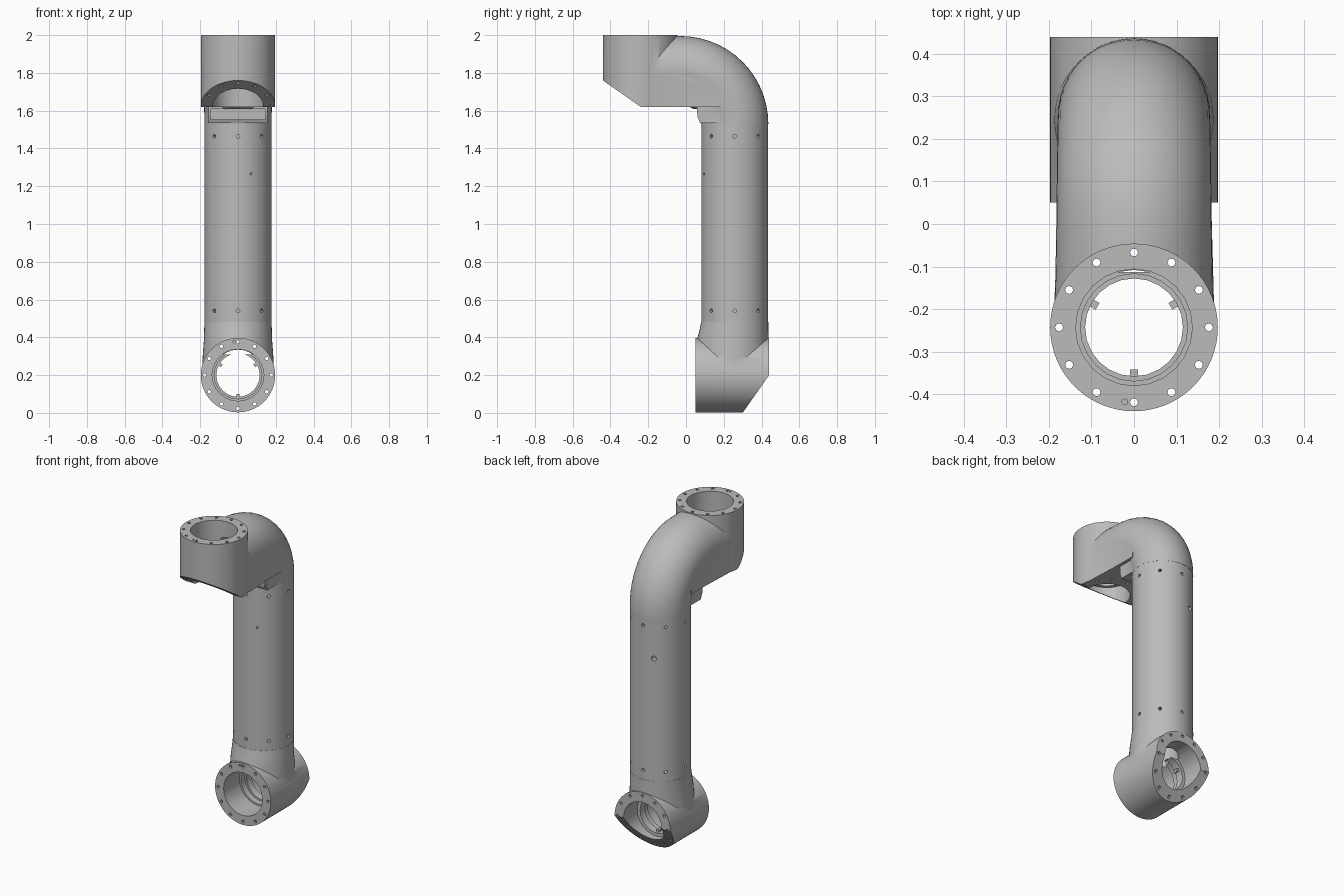
import bpy, bmesh, math
from mathutils import Matrix, Vector

cube = bpy.data.objects.get("Cube")
if cube:
    bpy.data.objects.remove(cube)

grey = bpy.data.materials.new("satin_grey")
grey.use_nodes = True
grey.diffuse_color = (0.5, 0.5, 0.5, 1)
grey.node_tree.nodes["Principled BSDF"].inputs["Base Color"].default_value = (0.5, 0.5, 0.5, 1)

TUBE_Y, TUBE_R = 0.258, 0.178
HUB_R, BOLT_R = 0.197, 0.176


def make(name, bm):
    bmesh.ops.recalc_face_normals(bm, faces=bm.faces)
    mesh = bpy.data.meshes.new(name)
    bm.to_mesh(mesh)
    bm.free()
    obj = bpy.data.objects.new(name, mesh)
    bpy.context.collection.objects.link(obj)
    mesh.materials.append(grey)
    return obj


def add_cyl(bm, r, z0, z1, matrix=Matrix(), x=0, y=0, sides=12):
    place = matrix @ Matrix.Translation((x, y, (z0 + z1) / 2))
    bmesh.ops.create_cone(bm, cap_ends=True, segments=sides, radius1=r, radius2=r,
                          depth=z1 - z0, matrix=place)


def cylinder(name, r, z0, z1, matrix=Matrix(), sides=32):
    bm = bmesh.new()
    add_cyl(bm, r, z0, z1, matrix, sides=sides)
    return make(name, bm)


def box(name, lo, hi):
    lo, hi = Vector(lo), Vector(hi)
    bm = bmesh.new()
    bmesh.ops.create_cube(bm, size=1, matrix=Matrix.Translation((lo + hi) / 2)
                          @ Matrix.Diagonal((*(hi - lo), 1)))
    return make(name, bm)


def prism(name, profile, width):
    """Extrude a (y, z) profile both ways in x; width is a function of y."""
    bm = bmesh.new()
    sides = [[bm.verts.new((s * width(y), y, z)) for y, z in profile] for s in (-1, 1)]
    for side in sides:
        bm.faces.new(side)
    n = len(profile)
    for i in range(n):
        j = (i + 1) % n
        bm.faces.new((sides[0][i], sides[0][j], sides[1][j], sides[1][i]))
    bmesh.ops.triangulate(bm, faces=bm.faces)
    return make(name, bm)


def loft(name, rings, sides=48):
    """Skin elliptical rings: (y, z, x radius, other radius, tilt about x)."""
    bm = bmesh.new()
    loops = []
    for y, z, rx, rv, tilt in rings:
        loop = []
        for i in range(sides):
            a = math.tau * i / sides
            v = rv * math.sin(a)
            loop.append(bm.verts.new((rx * math.cos(a), y + v * math.cos(tilt),
                                      z + v * math.sin(tilt))))
        loops.append(loop)
    for a, b in zip(loops, loops[1:]):
        for i in range(sides):
            j = (i + 1) % sides
            bm.faces.new((a[i], a[j], b[j], b[i]))
    bm.faces.new(loops[0])
    bm.faces.new(loops[-1])
    return make(name, bm)


def combine(obj, other, operation="DIFFERENCE"):
    mod = obj.modifiers.new("cut", "BOOLEAN")
    mod.solver = "EXACT"
    mod.operation = operation
    mod.object = other
    graph = bpy.context.evaluated_depsgraph_get()
    mesh = bpy.data.meshes.new_from_object(obj.evaluated_get(graph))
    obj.modifiers.clear()
    obj.data = mesh
    bpy.data.objects.remove(other)


def machine_hub(obj, frame, pin_y, prefix):
    # Stepped bore: wide mouth, narrow inner lip, wide far side
    for r, z0, z1 in ((0.137, -0.05, 0.16), (0.126, 0.1, 0.2),
                      (0.115, 0.15, 0.3), (0.135, 0.25, 0.5)):
        combine(obj, cylinder("bore", r, z0, z1, frame, 24))
    # Bolt circle and locating pin hole
    bm = bmesh.new()
    for i in range(12):
        a = math.tau * i / 12
        add_cyl(bm, 0.0095, -0.05, 0.5, frame, BOLT_R * math.cos(a), BOLT_R * math.sin(a), 8)
    add_cyl(bm, 0.007, -0.05, 0.03, frame, -0.022, pin_y, 8)
    combine(obj, make("bolt_holes", bm))
    # Three small lugs on the inner lip
    bm = bmesh.new()
    for i in range(3):
        turn = Matrix.Rotation(math.radians(90 + 120 * i), 4, "Z")
        bmesh.ops.create_cube(bm, size=1, matrix=frame @ turn
                              @ Matrix.Translation((0.11, 0, 0.22))
                              @ Matrix.Diagonal((0.022, 0.018, 0.03, 1)))
    return make(prefix + "_bore_lugs", bm)


# Straight tube with two rings of eight screw holes and one cross pin
tube = cylinder("arm_tube", TUBE_R - 0.001, 0.48, 1.53,
                Matrix.Translation((0, TUBE_Y, 0)), 64)
bm = bmesh.new()
for z in (0.54, 1.465):
    for i in range(8):
        frame = (Matrix.Translation((0, TUBE_Y, z)) @ Matrix.Rotation(i * math.tau / 8, 4, "Z")
                 @ Matrix.Rotation(math.pi / 2, 4, "Y"))
        add_cyl(bm, 0.01, 0.13, 0.2, frame)
for r, turn in ((0.006, -67), (0.016, 113)):
    frame = (Matrix.Translation((0, TUBE_Y, 1.265))
             @ Matrix.Rotation(math.radians(turn), 4, "Z")
             @ Matrix.Rotation(math.pi / 2, 4, "Y"))
    add_cyl(bm, r, 0.13, 0.2, frame)
combine(tube, make("screw_holes", bm))

# Lower joint: tube flares down into a hub whose axis runs front to back
low_frame = Matrix.Translation((0, 0.05, 0.2)) @ Matrix.Rotation(-math.pi / 2, 4, "X")
lower = loft("lower_joint", [(0.245, 0.2, 0.191, 0.193, 0), (0.245, 0.3, 0.187, 0.192, 0),
                             (0.247, 0.38, 0.181, 0.19, 0), (0.254, 0.44, 0.179, 0.182, 0),
                             (TUBE_Y, 0.48, TUBE_R, TUBE_R, 0)])
combine(lower, cylinder("hub", HUB_R, 0, 0.39, low_frame, 64), "UNION")
combine(lower, prism("chamfer", [(0.23, -0.1), (0.51, 0.3), (0.7, -0.1)], lambda y: 0.4))
combine(lower, cylinder("cable_passage", 0.1, 0.31, 0.46, Matrix.Translation((0, 0.245, 0))))
low_lugs = machine_hub(lower, low_frame, -0.178, "lower")

# Upper joint: elbow sweeps forward into a hub whose axis is vertical
BEND, BEND_Y, BEND_Z = 0.288, -0.03, 1.53
rings = []
for i in range(15):
    t = i / 14
    a = t * math.pi / 2
    r = TUBE_R + 0.005 * t
    lift = BEND - 0.006 * t
    rings.append((BEND_Y + lift * math.cos(a), BEND_Z + lift * math.sin(a), r, r, a))
rings += [(-0.13, 1.811, 0.185, 0.186, math.pi / 2), (-0.24, 1.811, 0.188, 0.187, math.pi / 2)]
up_frame = Matrix.Translation((0, -0.243, 2.0)) @ Matrix.Rotation(math.pi, 4, "X")
upper = loft("upper_joint", rings)
combine(upper, cylinder("hub", HUB_R, 0, 0.38, up_frame, 64), "UNION")
# Flat underside that squares off the inside of the bend
under = [(-0.24, 1.62), (0.055, 1.62), (0.2, 1.62), (0.2, 1.69), (0.05, 1.79),
         (-0.03, 1.808), (-0.24, 1.81)]
combine(upper, prism("underside", under,
                     lambda y: 0.1775 + 0.012 * max(0, 0.05 - y) / 0.29), "UNION")
# Clamp tab below the bend with a recessed panel
tab = [(0.058, 1.64), (0.06, 1.57), (0.075, 1.535), (0.18, 1.535), (0.18, 1.64)]
combine(upper, prism("tab", tab, lambda y: 0.157), "UNION")
combine(upper, box("panel", (-0.143, 0.0, 1.552), (0.143, 0.085, 1.608)))
combine(upper, prism("chamfer", [(-0.54, 1.83), (-0.14, 1.55), (-0.54, 1.4)], lambda y: 0.4))
combine(upper, cylinder("cable_passage", 0.09, 0.13, 0.33,
                        Matrix.Translation((0, -0.243, 1.81))
                        @ Matrix.Rotation(-math.pi / 2, 4, "X")))
up_lugs = machine_hub(upper, up_frame, 0.175, "upper")

# Smooth shading with crisp machined edges
for obj in (tube, lower, upper):
    bpy.ops.object.select_all(action="DESELECT")
    obj.select_set(True)
    bpy.context.view_layer.objects.active = obj
    bpy.ops.object.shade_smooth_by_angle(angle=math.radians(30))
